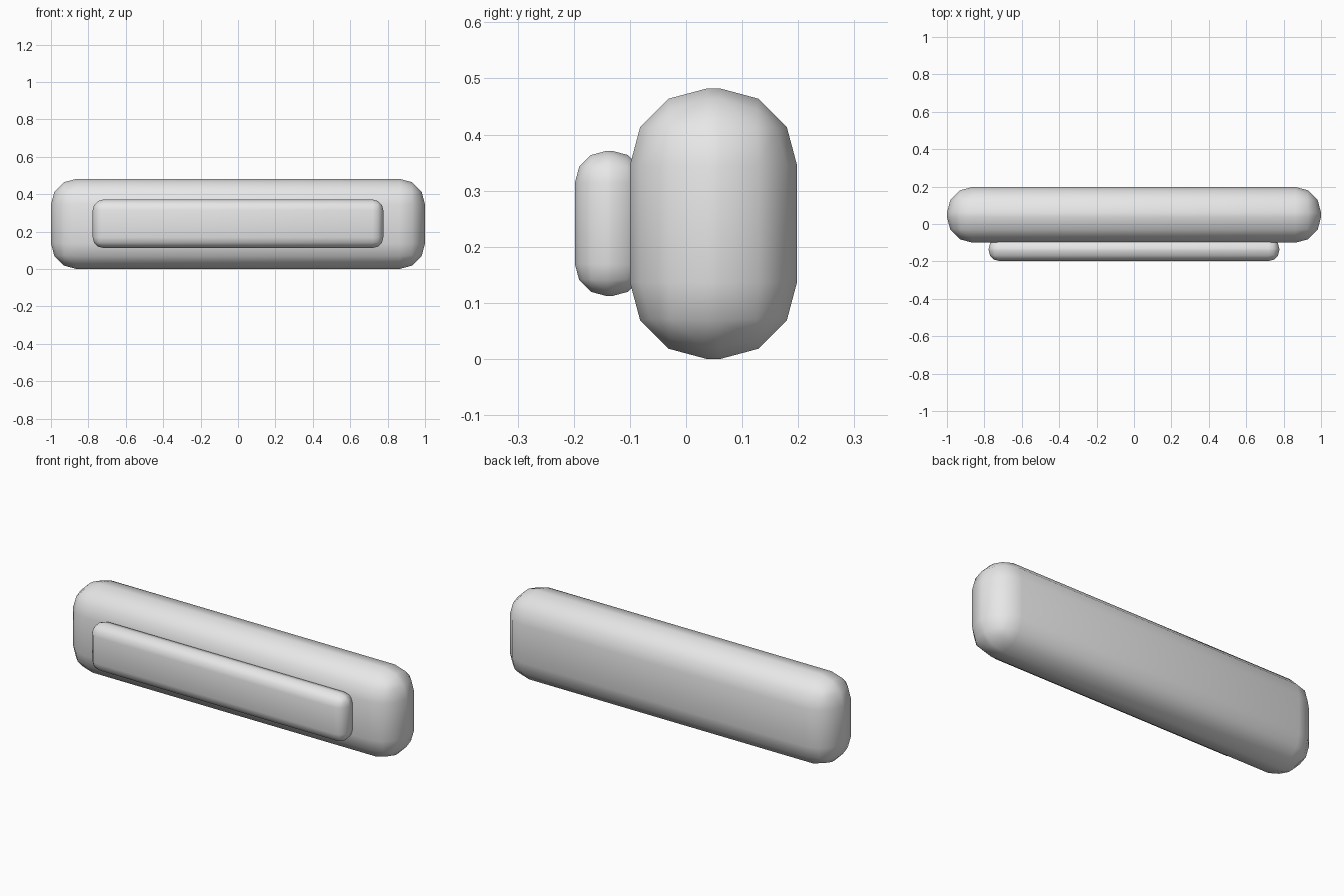
import bpy

if "Cube" in bpy.data.objects:
    bpy.data.objects.remove(bpy.data.objects["Cube"])

grey = bpy.data.materials.new("light_grey")
grey.diffuse_color = (0.8, 0.8, 0.8, 1)
grey.use_nodes = True
grey.node_tree.nodes["Principled BSDF"].inputs["Base Color"].default_value = grey.diffuse_color


def rounded_box(name, low, high, radius):
    """Box between two corners with all edges rounded in three steps."""
    centre = [(a + b) / 2 for a, b in zip(low, high)]
    bpy.ops.mesh.primitive_cube_add(size=1, location=centre)
    box = bpy.context.object
    box.name = name
    box.scale = [b - a for a, b in zip(low, high)]
    bpy.ops.object.transform_apply(location=False, rotation=False, scale=True)
    bevel = box.modifiers.new("rounding", 'BEVEL')
    bevel.width = radius
    bevel.segments = 3
    bevel.limit_method = 'NONE'
    bpy.ops.object.modifier_apply(modifier=bevel.name)
    bpy.ops.object.shade_smooth()
    box.data.materials.append(grey)
    return box


# Long main body
rounded_box("main_body", (-1, -0.1, 0), (1, 0.198, 0.482), 0.137)

# Raised front panel, partly sunk into the body
rounded_box("front_panel", (-0.777, -0.198, 0.112), (0.777, -0.075, 0.371), 0.057)
